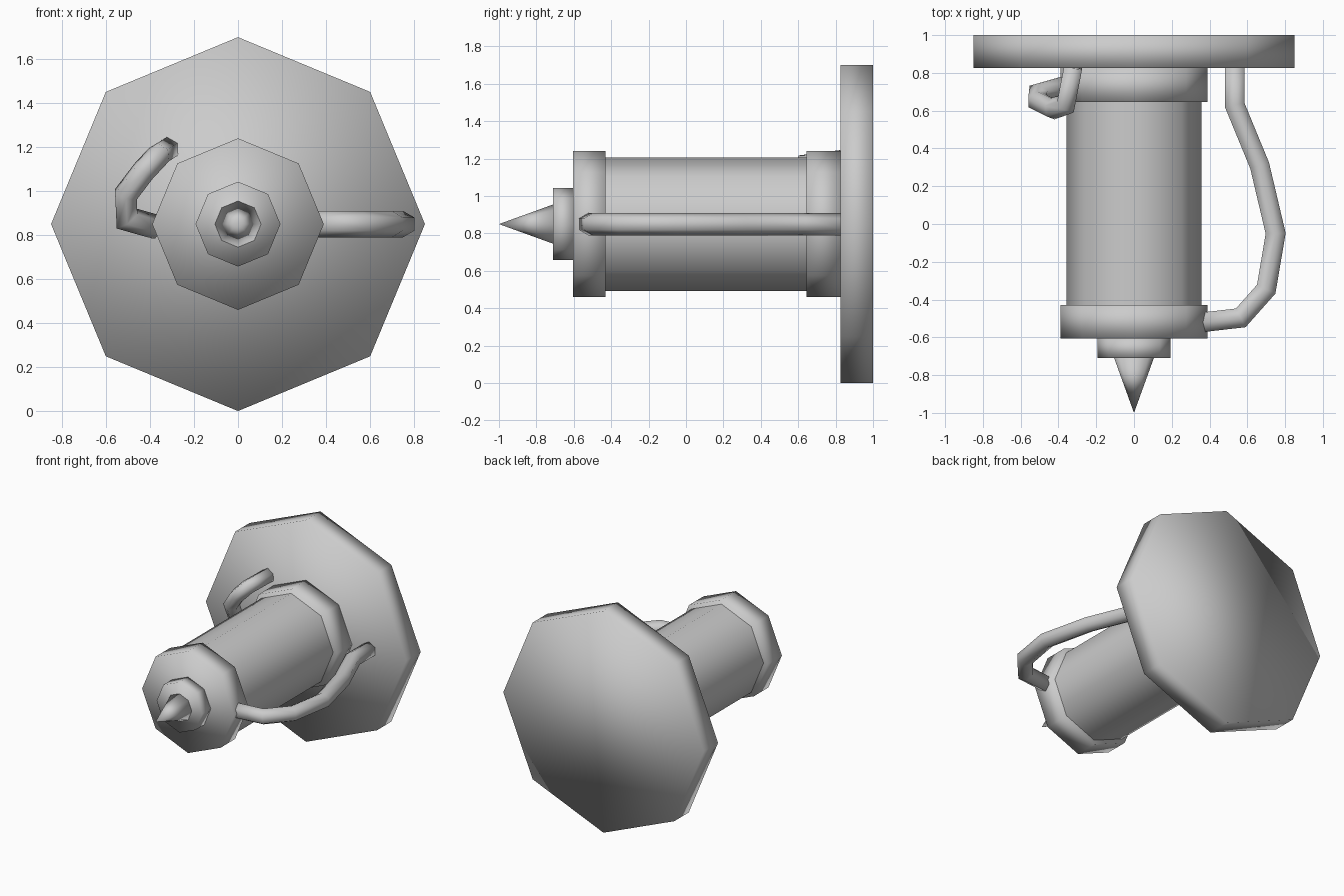
import bpy, bmesh
from math import radians, sin, cos, tau
from mathutils import Vector, Matrix

if "Cube" in bpy.data.objects:
    bpy.data.objects.remove(bpy.data.objects["Cube"])

AXIS_Z = 0.85


def finish(name, bm):
    bmesh.ops.recalc_face_normals(bm, faces=bm.faces[:])
    for f in bm.faces:
        f.smooth = True
    me = bpy.data.meshes.new(name)
    bm.to_mesh(me)
    bm.free()
    ob = bpy.data.objects.new(name, me)
    bpy.context.collection.objects.link(ob)
    return ob


def octagon(name, y_back, y_front, r_back, r_front=None, caps=True):
    """Eight-sided drum or cone along the y axis."""
    bm = bmesh.new()
    m = Matrix.Translation((0, (y_back + y_front) / 2, AXIS_Z)) @ Matrix.Rotation(radians(90), 4, 'X')
    bmesh.ops.create_cone(bm, cap_ends=caps, segments=8, radius1=r_back,
                          radius2=r_back if r_front is None else r_front,
                          depth=y_back - y_front, matrix=m)
    bmesh.ops.remove_doubles(bm, verts=bm.verts[:], dist=1e-5)
    return finish(name, bm)


def pipe(name, path, radius=0.06, sides=6):
    """Hexagonal tube swept along a path with true mitred corners."""
    pts = [Vector(p) for p in path]
    dirs = [(b - a).normalized() for a, b in zip(pts, pts[1:])]
    side = dirs[0].cross(Vector((0, 0, 1))).normalized()
    up = side.cross(dirs[0])
    ring = [pts[0] + radius * (up * cos(tau * i / sides) + side * sin(tau * i / sides))
            for i in range(sides)]
    rings = [ring]
    for k, d in enumerate(dirs):
        n = (d + dirs[min(k + 1, len(dirs) - 1)]).normalized()
        ring = [v + d * ((pts[k + 1] - v).dot(n) / d.dot(n)) for v in ring]
        rings.append(ring)
    bm = bmesh.new()
    vs = [[bm.verts.new(v) for v in r] for r in rings]
    for a, b in zip(vs, vs[1:]):
        for i in range(sides):
            j = (i + 1) % sides
            bm.faces.new((a[i], a[j], b[j], b[i]))
    bm.faces.new(vs[0])
    bm.faces.new(vs[-1])
    return finish(name, bm)


# Wall plate, barrel, collars and pointed tip
octagon("wall_plate", 1.0, 0.825, 0.85)
octagon("rear_collar", 0.825, 0.645, 0.39)
octagon("barrel", 0.645, -0.43, 0.357, caps=False)
octagon("front_collar", -0.43, -0.605, 0.39)
octagon("tip_collar", -0.605, -0.71, 0.193)
octagon("pointed_tip", -0.71, -1.0, 0.105, 0.0)

# Long hose from the plate to the front collar
pipe("long_hose", [(0.533, 0.83, 0.85), (0.533, 0.63, 0.85), (0.665, 0.31, 0.85),
                   (0.75, -0.05, 0.85), (0.70, -0.345, 0.85), (0.565, -0.497, 0.85),
                   (0.365, -0.52, 0.85)])

# Short hose from the plate to the rear collar
pipe("short_hose", [(-0.322, 0.83, 1.19), (-0.36, 0.635, 1.165), (-0.43, 0.61, 1.09),
                    (-0.51, 0.65, 0.985), (-0.505, 0.695, 0.875), (-0.365, 0.735, 0.835)],
     radius=0.056)
